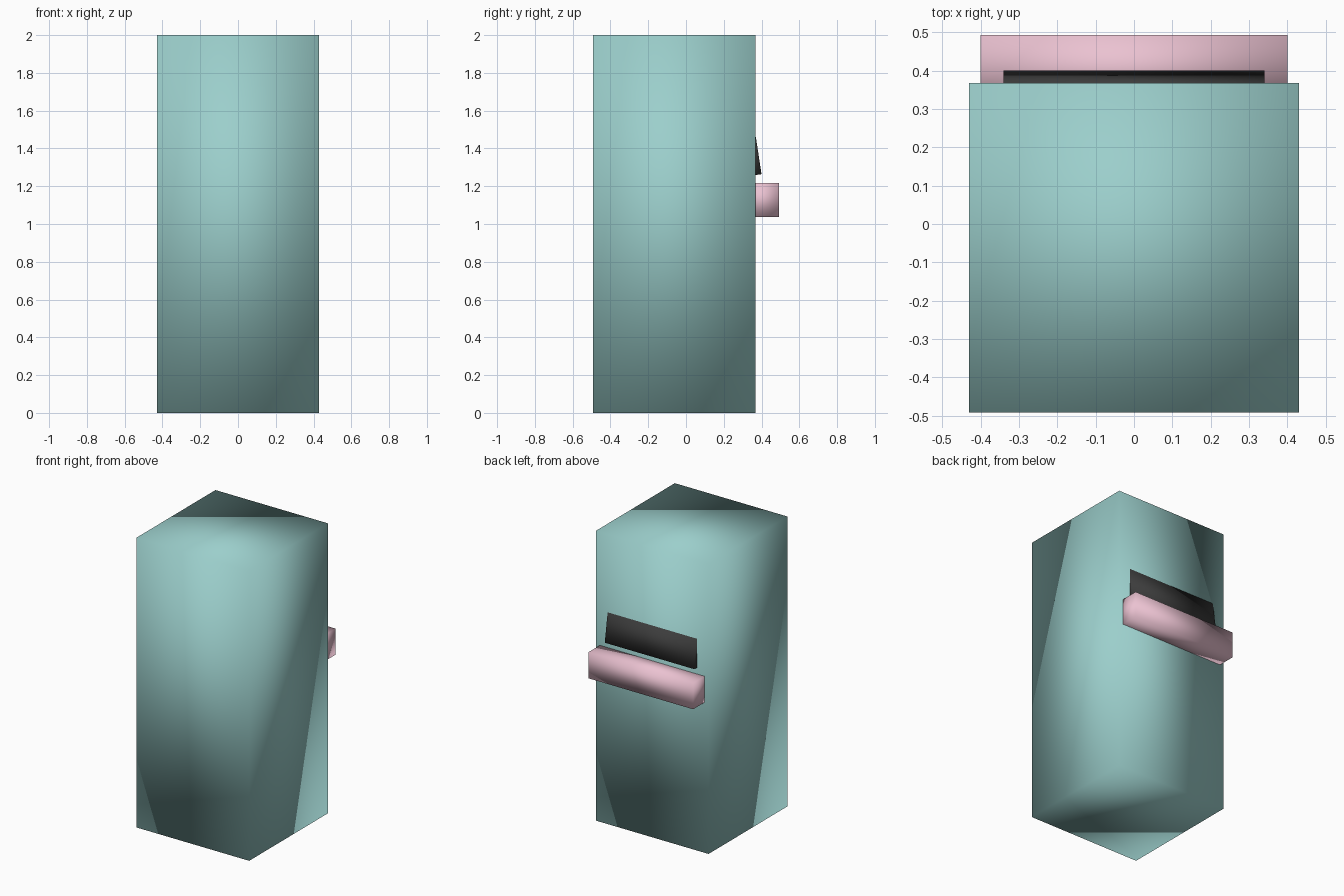
import bpy, bmesh
from math import radians
from mathutils import Matrix, Vector

if "Cube" in bpy.data.objects:
    bpy.data.objects.remove(bpy.data.objects["Cube"])


def material(name, rgb):
    mat = bpy.data.materials.new(name)
    mat.diffuse_color = (*rgb, 1)
    mat.use_nodes = True
    mat.node_tree.nodes["Principled BSDF"].inputs["Base Color"].default_value = mat.diffuse_color
    return mat


def box(name, size, center, mat, tilt=0):
    """Smooth-shaded box, tilted about x by a number of degrees."""
    bm = bmesh.new()
    bmesh.ops.create_cube(bm, size=1)
    bm.transform(Matrix.Translation(Vector(center))
                 @ Matrix.Rotation(radians(tilt), 4, 'X')
                 @ Matrix.Diagonal((*size, 1)))
    for f in bm.faces:
        f.smooth = True
    mesh = bpy.data.meshes.new(name)
    bm.to_mesh(mesh)
    bm.free()
    mesh.materials.append(mat)
    obj = bpy.data.objects.new(name, mesh)
    bpy.context.collection.objects.link(obj)
    return obj


teal = material("teal", (0.33, 0.62, 0.60))
pink = material("pink", (0.83, 0.54, 0.64))
dark = material("dark", (0.045, 0.045, 0.045))

# Tall cabinet
box("cabinet", (0.86, 0.86, 2.0), (0, -0.062, 1.0), teal)
# Control shelf on the back side, set slightly into the cabinet
box("control_shelf", (0.80, 0.18, 0.18), (0, 0.403, 1.128), pink)
# Screen panel leaning back into the cabinet face
box("screen", (0.68, 0.05, 0.20), (0, 0.360, 1.359), dark, tilt=8.7)
